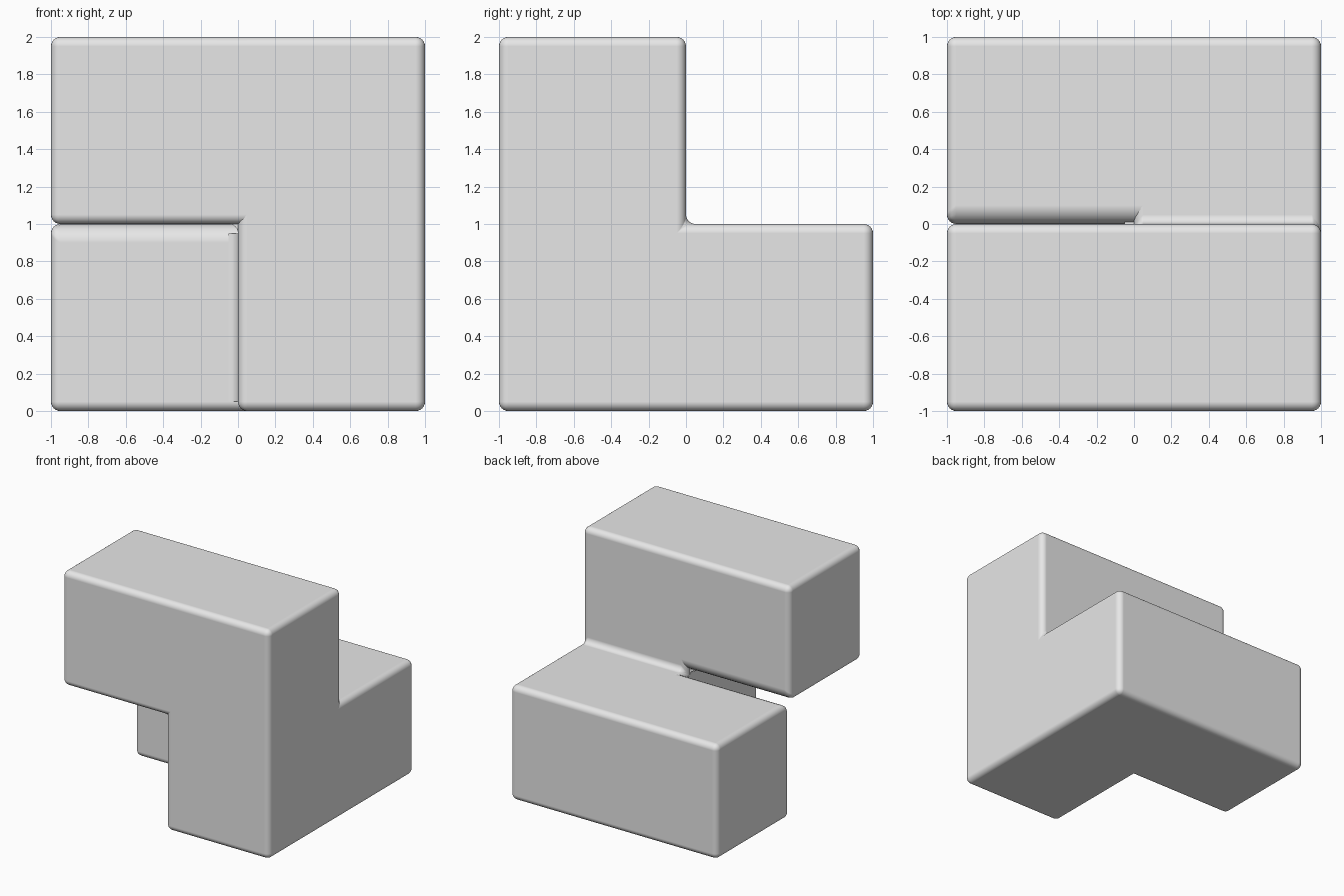
import bpy, bmesh, math
from mathutils import Vector

if "Cube" in bpy.data.objects:
    bpy.data.objects.remove(bpy.data.objects["Cube"], do_unlink=True)

R = 0.05  # edge rounding radius

grey = bpy.data.materials.new("light_grey")
grey.use_nodes = True
grey.diffuse_color = (0.8, 0.8, 0.8, 1)
for node in grey.node_tree.nodes:
    if node.type == 'BSDF_PRINCIPLED':
        node.inputs["Base Color"].default_value = (0.8, 0.8, 0.8, 1)


def sweep(name, profile, offset, weight=None):
    """Sweep a closed profile along offset; weight(a, b) rounds each edge (1 = double radius)."""
    bm = bmesh.new()
    start = [bm.verts.new(Vector(p)) for p in profile]
    end = [bm.verts.new(Vector(p) + Vector(offset)) for p in profile]
    bm.faces.new(start)
    bm.faces.new(end)
    for i in range(len(start)):
        j = (i + 1) % len(start)
        bm.faces.new((start[i], start[j], end[j], end[i]))
    bmesh.ops.recalc_face_normals(bm, faces=bm.faces)
    bm.normal_update()
    layer = bm.edges.layers.float.new("bevel_weight_edge")
    for e in bm.edges:
        e[layer] = weight(e.verts[0].co, e.verts[1].co) if weight else 0
        e.smooth = e[layer] > 0 or e.calc_face_angle() < 0.6
    for f in bm.faces:
        f.smooth = True
    mesh = bpy.data.meshes.new(name)
    bm.to_mesh(mesh)
    bm.free()
    mesh.materials.append(grey)
    obj = bpy.data.objects.new(name, mesh)
    bpy.context.collection.objects.link(obj)
    if weight:
        mod = obj.modifiers.new("rounding", 'BEVEL')
        mod.limit_method = 'WEIGHT'
        mod.width = 2 * R
        mod.segments = 6
        mod.harden_normals = True
    return obj


# L-shaped half on the +x side, every edge rounded including the inner corner
l_profile = [(-1, 0), (1, 0), (1, 1), (0, 1), (0, 2), (-1, 2)]
sweep("l_block", [(0, y, z) for y, z in l_profile], (1, 0, 0), lambda a, b: 0.5)


# Two square arms reaching to -x; the edges facing each other are rounder
def arm_weight(a, b):
    if a.x > 0 and b.x > 0:
        return 0
    facing = all(abs(v.y) < 0.01 and abs(v.z - 1) < 0.01 for v in (a, b))
    return 1 if facing else 0.5


for name, y, z in (("upper_arm", -1, 1), ("lower_arm", 0, 0)):
    square = [(-1, y, z), (-1, y + 1, z), (-1, y + 1, z + 1), (-1, y, z + 1)]
    sweep(name, square, (1 + R, 0, 0), arm_weight)

# Concave fillets where the arms meet the block
arc = [(-0.01, -0.01), (R, -0.01)]
for i in range(7):
    t = math.pi / 2 * i / 6
    arc.append((R - R * math.sin(t), R - R * math.cos(t)))
arc.append((-0.01, R))
sweep("upper_fillet", [(-u, R - 1, 1 - v) for u, v in arc], (0, 1 - 2 * R, 0))
sweep("lower_fillet", [(-u, -v, R) for u, v in arc], (0, 0, 1 - 2 * R))
